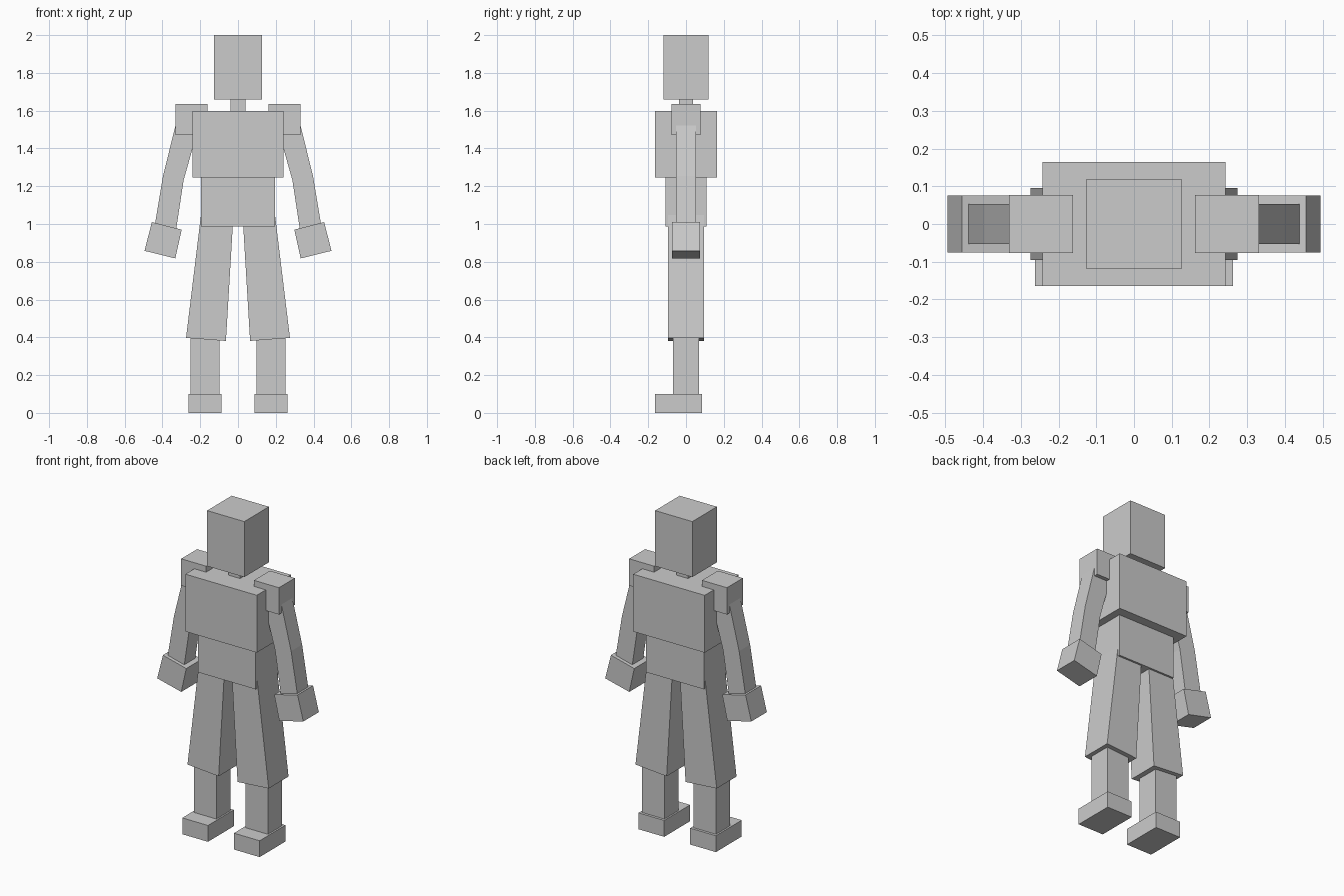
import bpy

if "Cube" in bpy.data.objects:
    bpy.data.objects.remove(bpy.data.objects["Cube"])

grey = bpy.data.materials.new("light grey")
grey.diffuse_color = (0.6, 0.6, 0.6, 1)
grey.use_nodes = True
grey.node_tree.nodes["Principled BSDF"].inputs["Base Color"].default_value = grey.diffuse_color


def loft(name, sections, y0, y1):
    """Stack four-cornered sections, each given as (xa, za, xb, zb), between y0 and y1."""
    verts, faces = [], []
    for xa, za, xb, zb in sections:
        verts += [(xa, y0, za), (xb, y0, zb), (xb, y1, zb), (xa, y1, za)]
    n = len(sections)
    for k in range(n - 1):
        a, b = 4 * k, 4 * k + 4
        for i in range(4):
            j = (i + 1) % 4
            faces.append((a + i, a + j, b + j, b + i))
    faces += [(3, 2, 1, 0), tuple(range(4 * n - 4, 4 * n))]
    mesh = bpy.data.meshes.new(name)
    mesh.from_pydata(verts, [], faces)
    mesh.materials.append(grey)
    ob = bpy.data.objects.new(name, mesh)
    bpy.context.collection.objects.link(ob)
    return ob


def box(name, x0, x1, y0, y1, z0, z1):
    return loft(name, [(x0, z0, x1, z0), (x0, z1, x1, z1)], y0, y1)


def pair(ob):
    """Mirror a left-hand part over to the right."""
    ob.modifiers.new("mirror", 'MIRROR').use_axis[0] = True


# Centre line: head, neck and torso
box("head", -0.126, 0.126, -0.119, 0.119, 1.66, 2.0)
box("neck", -0.04, 0.04, -0.037, 0.037, 1.56, 1.69)
box("chest", -0.242, 0.242, -0.164, 0.165, 1.246, 1.597)
box("abdomen", -0.196, 0.196, -0.109, 0.108, 0.988, 1.26)

# Arms: shoulder block, bent arm and tilted hand
pair(box("shoulder", -0.331, -0.162, -0.077, 0.077, 1.47, 1.634))
pair(loft("arm", [(-0.441, 0.99, -0.328, 0.968),
                  (-0.397, 1.254, -0.288, 1.232),
                  (-0.324, 1.55, -0.205, 1.525)], -0.053, 0.053))
pair(loft("hand", [(-0.495, 0.858, -0.332, 0.818),
                   (-0.456, 1.01, -0.298, 0.970)], -0.075, 0.075))

# Legs: flared thigh, shin and foot
pair(loft("thigh", [(-0.275, 0.397, -0.064, 0.381),
                    (-0.196, 1.048, -0.025, 1.035)], -0.096, 0.096))
pair(box("shin", -0.251, -0.098, -0.069, 0.069, 0.08, 0.43))
pair(box("foot", -0.262, -0.088, -0.165, 0.085, 0.0, 0.1))
